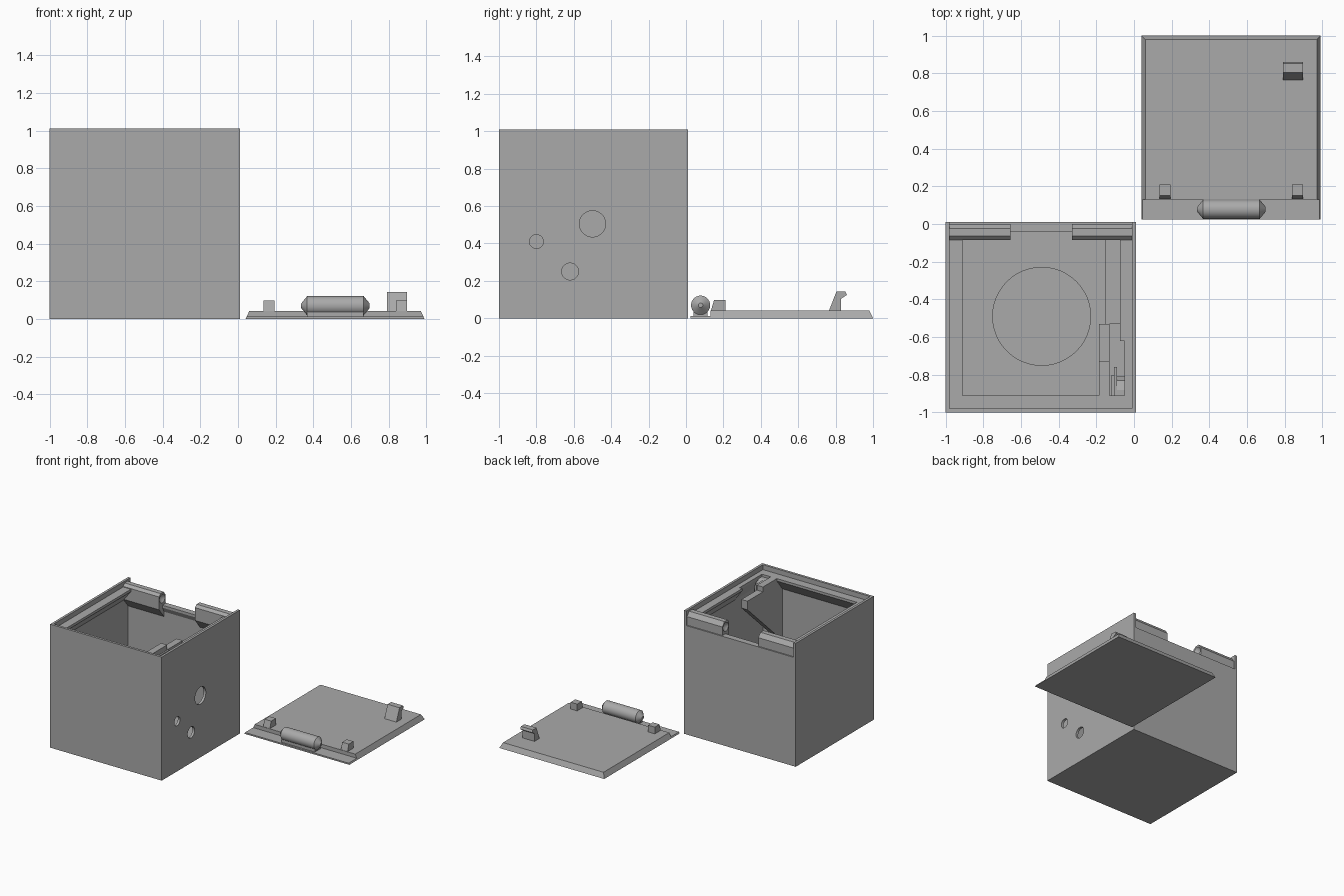
import bpy, bmesh
from math import radians, pi
from mathutils import Matrix, Vector

if "Cube" in bpy.data.objects:
    bpy.data.objects.remove(bpy.data.objects["Cube"], do_unlink=True)

grey = bpy.data.materials.new("plain grey")
grey.use_nodes = True
GREY = (0.4, 0.4, 0.4, 1)
grey.diffuse_color = GREY
grey.node_tree.nodes["Principled BSDF"].inputs["Base Color"].default_value = GREY


def finish(name, bm):
    bmesh.ops.recalc_face_normals(bm, faces=bm.faces)
    mesh = bpy.data.meshes.new(name)
    bm.to_mesh(mesh)
    bm.free()
    mesh.materials.append(grey)
    obj = bpy.data.objects.new(name, mesh)
    bpy.context.collection.objects.link(obj)
    return obj


def prism(name, profile, start, end, axis="x"):
    """Extrude a (y, z) profile along x, or an (x, z) profile along y."""
    bm = bmesh.new()
    place = (lambda p, t: (t, p[0], p[1])) if axis == "x" else (lambda p, t: (p[0], t, p[1]))
    rings = [[bm.verts.new(place(p, t)) for p in profile] for t in (start, end)]
    bm.faces.new(rings[0])
    bm.faces.new(rings[1])
    n = len(profile)
    for i in range(n):
        j = (i + 1) % n
        bm.faces.new((rings[0][i], rings[0][j], rings[1][j], rings[1][i]))
    return finish(name, bm)


def frustum(name, low, z0, high, z1):
    """Solid between two rectangles given as (x0, x1, y0, y1)."""
    bm = bmesh.new()
    for (x0, x1, y0, y1), z in ((low, z0), (high, z1)):
        for x in (x0, x1):
            for y in (y0, y1):
                bm.verts.new((x, y, z))
    bmesh.ops.convex_hull(bm, input=bm.verts)
    bmesh.ops.dissolve_limit(bm, angle_limit=0.01, verts=bm.verts, edges=bm.edges)
    return finish(name, bm)


def box(name, x0, x1, y0, y1, z0, z1):
    rect = (x0, x1, y0, y1)
    return frustum(name, rect, z0, rect, z1)


def round_part(name, centre, r1, r2, depth, axis="x"):
    """Cylinder or cone; r2 lies toward the positive end of the axis."""
    bm = bmesh.new()
    bmesh.ops.create_cone(bm, cap_ends=True, segments=48, radius1=r1, radius2=r2, depth=depth)
    turn = Matrix.Rotation(pi / 2, 4, "Y") if axis == "x" else Matrix()
    bm.transform(Matrix.Translation(Vector(centre)) @ turn)
    return finish(name, bm)


def cut(target, cutters):
    for c in cutters:
        mod = target.modifiers.new("cut", "BOOLEAN")
        mod.operation = "DIFFERENCE"
        mod.solver = "EXACT"
        mod.object = c
    bpy.context.view_layer.update()
    graph = bpy.context.evaluated_depsgraph_get()
    mesh = bpy.data.meshes.new_from_object(target.evaluated_get(graph))
    target.modifiers.clear()
    target.data = mesh
    for c in cutters:
        bpy.data.objects.remove(c, do_unlink=True)


def smooth(obj):
    bpy.ops.object.select_all(action="DESELECT")
    bpy.context.view_layer.objects.active = obj
    obj.select_set(True)
    bpy.ops.object.shade_smooth_by_angle(angle=radians(30))


# Hollow box with a lowered back wall, round wall holes and a round floor recess
L, R, F, B = -0.98, -0.01, -0.98, -0.02
shell = box("box_shell", -1, 0.01, -1, 0.01, 0, 1.01)
cutters = [box("cavity", L, R, F, B, 0.03, 1.2),
           box("back_notch", L, R, B - 0.02, 0.1, 0.89, 1.2),
           round_part("floor_recess", (-0.49, -0.49, 0.03), 0.26, 0.26, 0.02, "z")]
for y, z, r in ((-0.5, 0.505, 0.07), (-0.8, 0.41, 0.037), (-0.62, 0.25, 0.045)):
    cutters.append(round_part("wall_hole", (0, y, z), r, r, 0.1))
cut(shell, cutters)
smooth(shell)


# Ledge that carries the lid, sloping back into the wall underneath
def ledge(wall, edge):
    return [(wall, 0.97), (edge, 0.97), (edge, 0.95), (wall, 0.86)]


prism("front_ledge", ledge(F, -0.91), L, R)
prism("left_side_ledge", ledge(L, -0.91), F, B, "y")
prism("right_side_ledge", ledge(R, -0.075), -0.62, B, "y")
prism("latch_side_ledge", ledge(R, -0.05), F, -0.62, "y")
prism("back_ledge", [(B, 0.89), (-0.04, 0.89), (-0.04, 0.87), (B, 0.83)], L, R)

# Hinge knuckles with conical sockets facing each other
knuckle = [(0, 0.89), (0, 0.96), (-0.025, 0.995), (-0.065, 0.995),
           (-0.085, 0.975), (-0.085, 0.87), (-0.02, 0.79), (-0.02, 0.89)]
for side, start, end, tip in (("far", L, -0.655, -1), ("near", -0.33, R, 1)):
    part = prism(side + "_hinge_knuckle", knuckle, start, end)
    inner = end if tip < 0 else start
    radii = (0, 0.04) if tip < 0 else (0.04, 0)
    cut(part, [round_part("socket", (inner + tip * 0.015, -0.043, 0.945), *radii, 0.04)])
    smooth(part)

# Latch guide inside the front corner
prism("latch_guide_low", [(F, 0.93), (-0.53, 0.93), (-0.53, 0.86), (F, 0.44)], -0.185, -0.13)
prism("latch_guide_high", [(F, 0.97), (-0.73, 0.97), (-0.73, 0.9), (F, 0.9)], -0.185, -0.13)
prism("latch_arm", [(F, 0.95), (-0.76, 0.95), (-0.76, 0.9), (F, 0.7)], -0.105, -0.09)
prism("latch_arm_stop", [(F, 0.93), (-0.8, 0.93), (-0.8, 0.88), (F, 0.7)], -0.12, -0.105)
prism("latch_catch", [(F, 0.95), (-0.88, 0.95), (-0.83, 0.93), (-0.81, 0.89),
                      (-0.81, 0.87), (F, 0.7)], -0.09, -0.05)
box("floor_strip", -0.15, R, -0.53, B, 0.02, 0.05)

# Lid: bevelled slab with a thin hinge strip along its front edge
frustum("lid_slab", (0.04, 0.99, 0.13, 1.0), 0, (0.06, 0.97, 0.13, 0.98), 0.042)
frustum("lid_hinge_strip", (0.04, 0.99, 0.025, 0.14), 0, (0.046, 0.984, 0.025, 0.14), 0.012)

# Hinge barrel with pointed ends
cy, cz, r = 0.078, 0.07, 0.051
smooth(round_part("hinge_barrel", (0.517, cy, cz), r, r, 0.3))
smooth(round_part("barrel_point_inner", (0.351, cy, cz), 0.012, r, 0.032))
smooth(round_part("barrel_point_outer", (0.683, cy, cz), r, 0.012, 0.032))
box("barrel_support", 0.367, 0.667, 0.04, 0.116, 0.005, 0.07)

# Lid stops and snap hook
for name, x in (("inner", 0.135), ("outer", 0.838)):
    prism(name + "_lid_stop", [(0.13, 0.03), (0.15, 0.097), (0.21, 0.097), (0.21, 0.03)],
          x, x + 0.06)
prism("snap_hook", [(0.76, 0.03), (0.805, 0.144), (0.852, 0.144), (0.86, 0.125),
                    (0.83, 0.105), (0.83, 0.03)], 0.79, 0.898)
